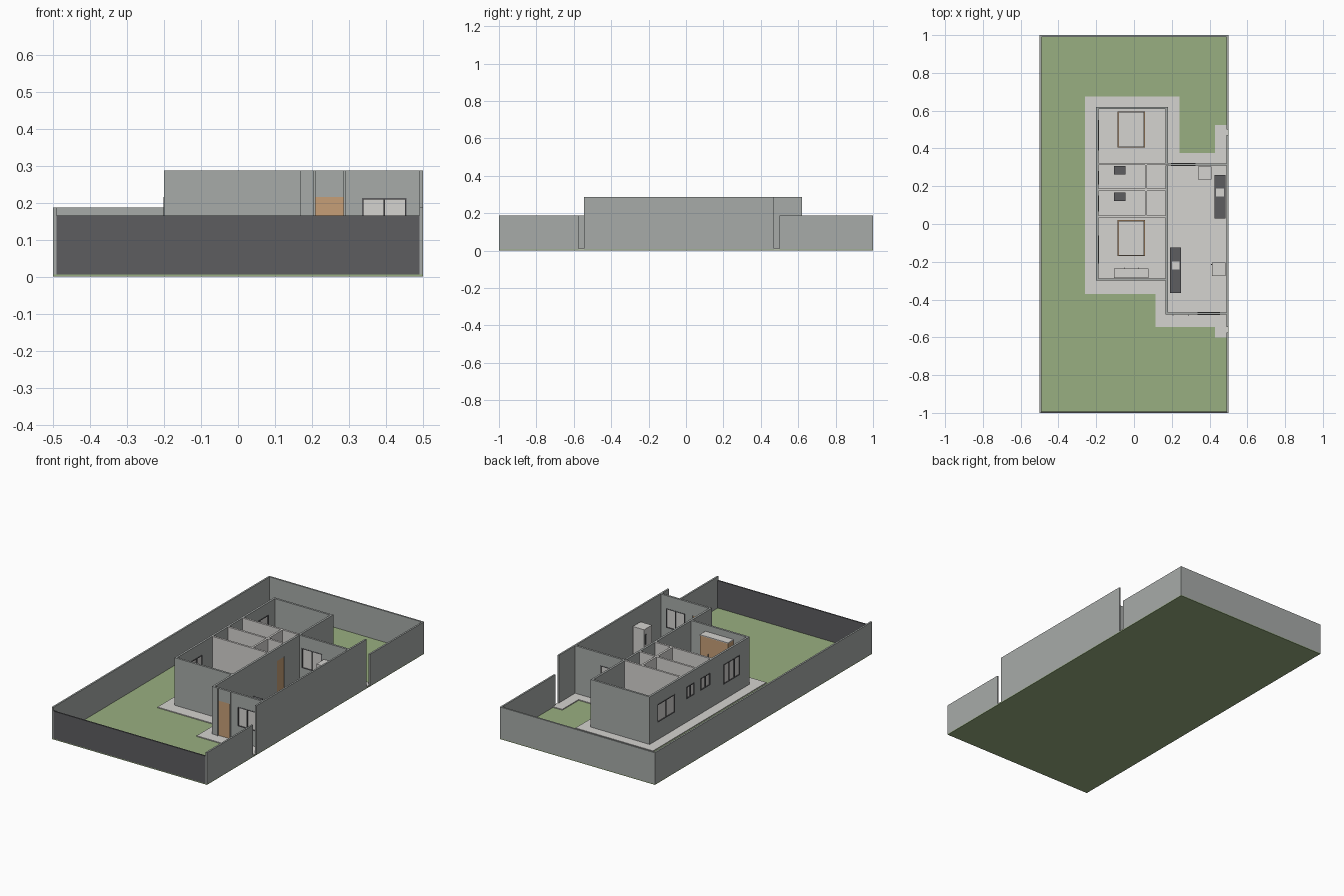
import bpy, bmesh
from mathutils import Matrix, Vector

if "Cube" in bpy.data.objects:
    bpy.data.objects.remove(bpy.data.objects["Cube"])


def material(name, rgb):
    m = bpy.data.materials.new(name)
    lin = [((c / 255 + 0.055) / 1.055) ** 2.4 for c in rgb]
    m.diffuse_color = (*lin, 1)
    m.use_nodes = True
    m.node_tree.nodes["Principled BSDF"].inputs["Base Color"].default_value = m.diffuse_color
    return m


GREY = material("wall grey", (167, 171, 169))
PALE = material("pale plaster", (213, 211, 208))
GREEN = material("grass green", (153, 175, 129))
DARK = material("dark grey", (93, 93, 96))
WOOD = material("light wood", (198, 159, 119))

FLOOR, TOP, FENCE, HEAD = 0.01, 0.287, 0.187, 0.215
T = 0.012  # house wall thickness


def boxes(name, mat, items):
    """One object made of boxes (x0, x1, y0, y1, z0, z1)."""
    bm = bmesh.new()
    for x0, x1, y0, y1, z0, z1 in items:
        m = Matrix.Translation(((x0 + x1) / 2, (y0 + y1) / 2, (z0 + z1) / 2))
        m = m @ Matrix.Diagonal((x1 - x0, y1 - y0, z1 - z0, 1))
        bmesh.ops.create_cube(bm, size=1, matrix=m)
    me = bpy.data.meshes.new(name)
    bm.to_mesh(me)
    bm.free()
    me.materials.append(mat)
    ob = bpy.data.objects.new(name, me)
    bpy.context.collection.objects.link(ob)
    return ob


def span(axis, at, t, a, b, z0, z1):
    """Box running a..b along an axis, thickness t centred on 'at'."""
    if axis == "x":
        return (a, b, at - t / 2, at + t / 2, z0, z1)
    return (at - t / 2, at + t / 2, a, b, z0, z1)


def wall(name, axis, at, a, b, openings=(), mat=GREY):
    """Wall with openings (start, end, sill, head)."""
    parts, pos = [], a
    for o0, o1, sill, head in sorted(openings):
        parts.append(span(axis, at, T, pos, o0, 0.005, TOP))
        parts.append(span(axis, at, T, o0, o1, head, TOP))
        if sill > FLOOR:
            parts.append(span(axis, at, T, o0, o1, 0.005, sill))
        pos = o1
    parts.append(span(axis, at, T, pos, b, 0.005, TOP))
    return boxes(name, mat, parts)


def window(name, axis, at, opening, panes=2):
    """Dark frame with mullions and pale panes."""
    a, b, z0, z1 = opening
    f, ft = 0.004, 0.016
    bars = [span(axis, at, ft, a, b, z0, z0 + f), span(axis, at, ft, a, b, z1 - f, z1)]
    for i in range(panes + 1):
        p = a + (b - a - f) * i / panes
        bars.append(span(axis, at, ft, p, p + f, z0 + f, z1 - f))
    boxes(name + "_frame", DARK, bars)
    boxes(name + "_panes", PALE, [span(axis, at, 0.006, a + f, b - f, z0 + f, z1 - f)])


# Plot and paving
boxes("lawn", GREEN, [(-0.5, 0.5, -1, 1, 0, 0.005)])
boxes("paving", PALE, [
    (-0.26, 0.115, -0.37, 0.675, 0.002, FLOOR),
    (0.115, 0.24, -0.545, 0.675, 0.002, FLOOR),
    (0.24, 0.43, -0.545, 0.375, 0.002, FLOOR),
    (0.43, 0.498, -0.6, 0.525, 0.002, FLOOR)])

# Boundary walls and gate
boxes("boundary_walls", GREY, [
    (-0.5, -0.49, -1, 1, 0.005, FENCE),
    (-0.49, 0.49, 0.99, 1, 0.005, FENCE),
    (0.49, 0.5, -1, -0.575, 0.005, FENCE),
    (0.49, 0.5, 0.5, 1, 0.005, FENCE)])
boxes("front_gate", DARK, [(-0.49, 0.49, -1, -0.992, 0.005, 0.165)])

# Outer house walls
left_windows = [(-0.21, -0.06, 0.1, HEAD), (0.065, 0.15, 0.145, HEAD),
                (0.21, 0.28, 0.145, HEAD), (0.39, 0.55, 0.11, HEAD)]
wall("left_wall", "y", -0.194, -0.3, 0.62, left_windows)
for i, o in enumerate(left_windows):
    window(f"left_window_{i + 1}", "y", -0.194, o, 3 if i == 0 else 2)
wall("bedroom_back_wall", "x", 0.614, -0.188, 0.168)
wall("bedroom_front_wall", "x", -0.294, -0.188, 0.168)
wall("side_wall_front", "y", 0.174, -0.48, -0.3)
wall("side_wall_back", "y", 0.174, 0.315, 0.62)

front_door = (0.207, 0.287, FLOOR, HEAD)
front_window = (0.335, 0.455, 0.1, 0.212)
wall("living_front_wall", "x", -0.474, 0.18, 0.49, [front_door, front_window])
window("front_window", "x", -0.474, front_window)
boxes("front_door", WOOD, [(0.209, 0.285, -0.476, -0.47, FLOOR, HEAD)])
boxes("front_door_posts", GREY, [(x, x + 0.005, -0.485, -0.48, FLOOR, TOP) for x in (0.204, 0.285)])
back_window = (0.195, 0.325, 0.1, HEAD)
wall("living_back_wall", "x", 0.315, 0.18, 0.49, [back_window])
window("back_window", "x", 0.315, back_window)
boxes("tall_side_wall", GREY, [(0.49, 0.5, -0.545, 0.47, 0.005, TOP)])

# Inner walls
wall("living_divider", "y", 0.174, -0.3, 0.309, [(0.1, 0.17, FLOOR, HEAD)], GREY)
boxes("inner_door", WOOD, [(0.171, 0.177, 0.1, 0.17, FLOOR, HEAD)])
for i, y in enumerate((0.038, 0.182, 0.318)):
    wall(f"room_divider_{i + 1}", "x", y, -0.188, 0.168, (), PALE)
wall("hall_divider_front", "y", 0.063, 0.044, 0.176, (), PALE)
wall("hall_divider_back", "y", 0.063, 0.188, 0.312, (), PALE)

# Beds
for i, y in enumerate((-0.17, 0.405)):
    boxes(f"bed_base_{i + 1}", WOOD, [(-0.087, 0.057, y, y + 0.19, FLOOR, 0.04)])
    boxes(f"mattress_{i + 1}", PALE, [(-0.083, 0.053, y + 0.003, y + 0.187, 0.04, 0.06)])

# Wardrobe
boxes("wardrobe", WOOD, [(-0.105, 0.075, -0.286, -0.236, FLOOR, 0.245)])
boxes("wardrobe_top", PALE, [(-0.106, 0.076, -0.287, -0.235, 0.245, 0.25)])
boxes("wardrobe_handles", DARK, [(x, x + 0.003, -0.236, -0.231, 0.11, 0.15) for x in (-0.05, 0.02)])

# Bathroom vanities
for i, y in enumerate((0.123, 0.262)):
    boxes(f"vanity_{i + 1}", DARK, [(-0.105, -0.045, y, y + 0.044, FLOOR, 0.09)])

# Counters with basins
for i, (x, y, h, by) in enumerate(((0.425, 0.03, 0.23, 0.145), (0.19, -0.365, 0.24, -0.24))):
    boxes(f"counter_{i + 1}", DARK, [(x, x + 0.06, y, y + h, FLOOR, 0.1)])
    boxes(f"basin_{i + 1}", PALE, [(x + 0.01, x + 0.051, by, by + 0.042, 0.098, 0.102)])

# Tall kitchen cabinets
boxes("refrigerator", PALE, [(0.412, 0.485, -0.275, -0.203, FLOOR, 0.2)])
boxes("refrigerator_handle", DARK, [(0.408, 0.412, -0.218, -0.212, 0.11, 0.17)])
boxes("tall_cabinet", PALE, [(0.34, 0.41, 0.235, 0.305, FLOOR, 0.19)])
